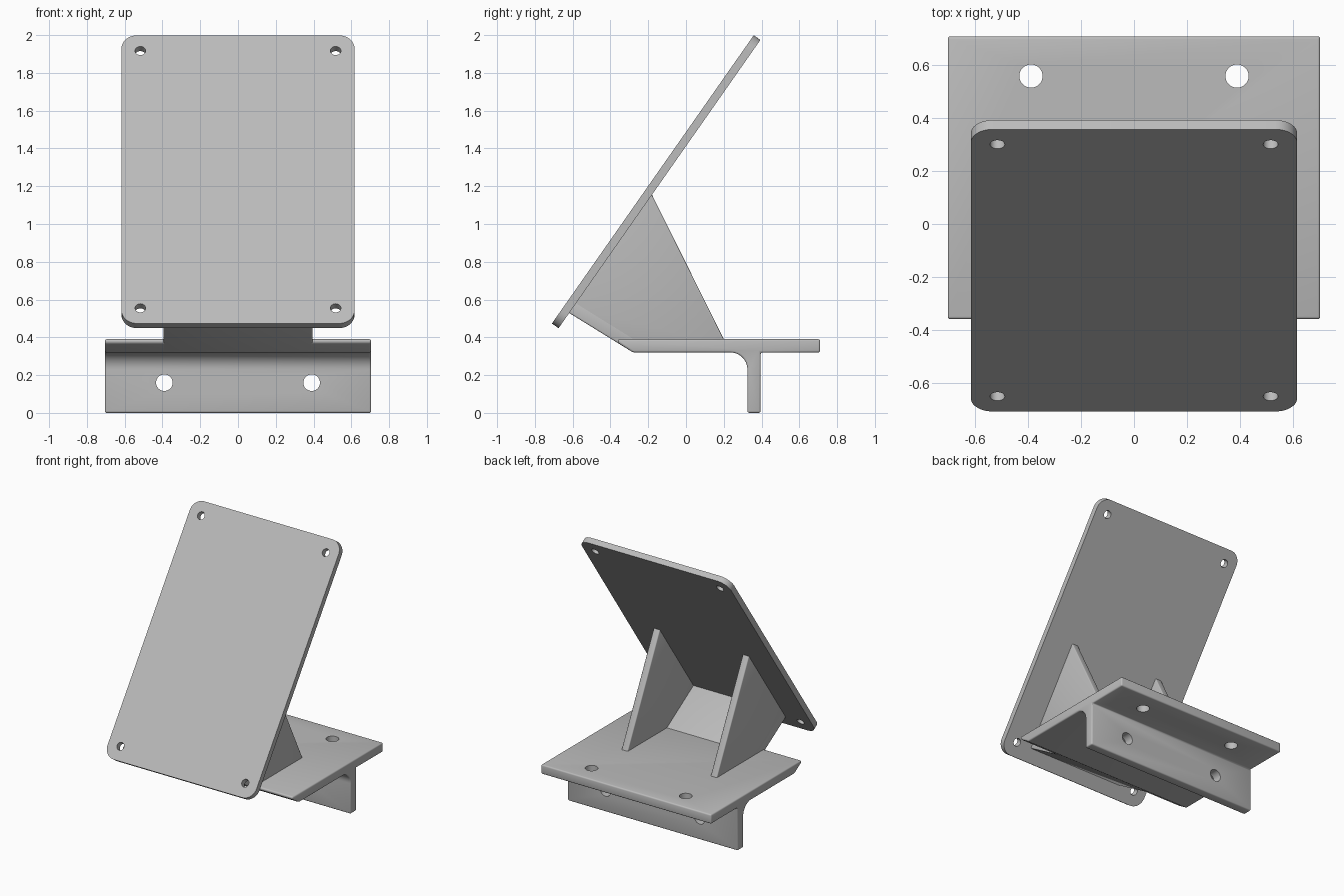
import bpy, bmesh, math
from mathutils import Vector

old = bpy.data.objects.get("Cube")
if old:
    bpy.data.objects.remove(old, do_unlink=True)

grey = bpy.data.materials.new("plain grey")
grey.use_nodes = True
COLOUR = (0.5, 0.5, 0.5, 1)
grey.diffuse_color = COLOUR
grey.node_tree.nodes["Principled BSDF"].inputs["Base Color"].default_value = COLOUR

X, Y, Z = Vector((1, 0, 0)), Vector((0, 1, 0)), Vector((0, 0, 1))


def prism(name, pts, origin, u, v, w, depth):
    """Outline in the u, v plane, extruded along w."""
    bm = bmesh.new()
    face = bm.faces.new([bm.verts.new(origin + u * a + v * b) for a, b in pts])
    out = bmesh.ops.extrude_face_region(bm, geom=[face])
    moved = [g for g in out["geom"] if isinstance(g, bmesh.types.BMVert)]
    bmesh.ops.translate(bm, verts=moved, vec=w * depth)
    bmesh.ops.recalc_face_normals(bm, faces=bm.faces)
    mesh = bpy.data.meshes.new(name)
    bm.to_mesh(mesh)
    bm.free()
    mesh.materials.append(grey)
    obj = bpy.data.objects.new(name, mesh)
    bpy.context.collection.objects.link(obj)
    return obj


def across(name, pts, x0, x1):
    """Side profile in y, z extruded from x0 to x1."""
    return prism(name, pts, X * x0, Y, Z, X, x1 - x0)


def arc(cx, cy, r, start, end, steps):
    angles = [math.radians(start + (end - start) * i / steps) for i in range(steps + 1)]
    return [(cx + r * math.cos(a), cy + r * math.sin(a)) for a in angles]


def activate(obj):
    bpy.ops.object.select_all(action="DESELECT")
    obj.select_set(True)
    bpy.context.view_layer.objects.active = obj


def bevel(obj, width):
    activate(obj)
    mod = obj.modifiers.new("rounded edges", "BEVEL")
    mod.width, mod.segments = width, 3
    mod.limit_method, mod.angle_limit = "ANGLE", math.radians(25)
    bpy.ops.object.modifier_apply(modifier=mod.name)


def drill(obj, centre, u, v, w, radius):
    """Cut a round hole along w."""
    circle = arc(0, 0, radius, 0, 360, 32)[:-1]
    cutter = prism("cutter", circle, centre - w * 0.1, u, v, w, 0.2)
    cutter.hide_render = True
    activate(obj)
    mod = obj.modifiers.new("hole", "BOOLEAN")
    mod.operation, mod.solver, mod.object = "DIFFERENCE", "EXACT", cutter
    bpy.ops.object.modifier_apply(modifier=mod.name)
    bpy.data.objects.remove(cutter, do_unlink=True)


# Base plate with downward flange and its rounded inner corner
profile = [(-0.28, 0.32), (-0.36, 0.37), (-0.36, 0.39), (0.71, 0.39), (0.71, 0.32),
           (0.395, 0.32), (0.395, 0), (0.325, 0)] + arc(0.235, 0.23, 0.09, 0, 90, 10)
base = across("base_plate", profile, -0.705, 0.705)
bevel(base, 0.01)
for side in (-1, 1):
    drill(base, Vector((side * 0.39, 0.56, 0.355)), X, Y, Z, 0.044)
    drill(base, Vector((side * 0.39, 0.36, 0.16)), X, Z, Y, 0.044)

# Tilted mounting panel with rounded corners and four screw holes
tilt = math.radians(55)
up = Vector((0, math.cos(tilt), math.sin(tilt)))
back = Vector((0, math.sin(tilt), -math.cos(tilt)))
low = Vector((0, -0.71, 0.473))
half, length, thick, r = 0.617, 1.863, 0.043, 0.085
outline = (arc(half - r, length - r, r, 0, 90, 10) + arc(r - half, length - r, r, 90, 180, 10)
           + arc(r - half, r, r, 180, 270, 10) + arc(half - r, r, r, 270, 360, 10))
panel = prism("mounting_panel", outline, low, X, up, back, thick)
for side in (-1, 1):
    for along in (0.1, length - 0.1):
        drill(panel, low + X * side * 0.517 + up * along, X, up, back, 0.028)

# Sloped wall joining the base to the panel
wall = across("sloped_wall", [(-0.29, 0.326), (-0.63, 0.536), (-0.59, 0.594),
                              (-0.26, 0.388), (-0.2, 0.345)], -0.395, 0.395)
bevel(wall, 0.008)

# Pair of triangular side ribs
parts = [base, panel, wall]
for name, x0, x1 in (("right_rib", -0.395, -0.343), ("left_rib", 0.343, 0.395)):
    rib = across(name, [(-0.27, 0.35), (-0.625, 0.558), (-0.197, 1.17), (-0.185, 1.165),
                        (0.2, 0.39), (0.21, 0.355)], x0, x1)
    bevel(rib, 0.012)
    parts.append(rib)

for part in parts:
    activate(part)
    bpy.ops.object.shade_smooth_by_angle(angle=math.radians(35))
